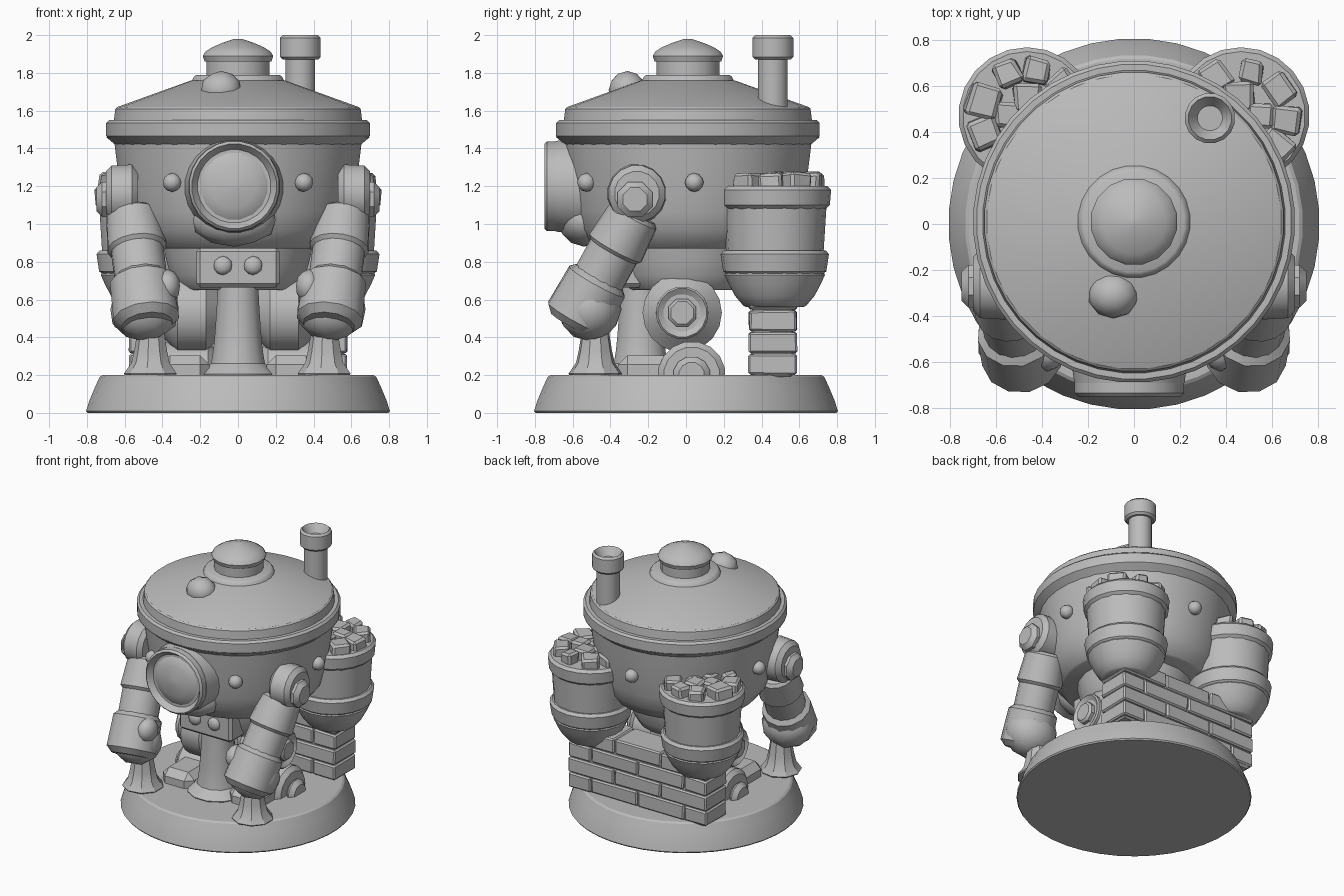
import bpy, bmesh, math, random
from mathutils import Vector, Matrix

random.seed(4)
default_cube = bpy.data.objects.get("Cube")
if default_cube:
    bpy.data.objects.remove(default_cube, do_unlink=True)

grey = bpy.data.materials.new("stone grey")
grey.use_nodes = True
grey.diffuse_color = (0.5, 0.5, 0.5, 1)
shader = grey.node_tree.nodes["Principled BSDF"]
shader.inputs["Base Color"].default_value = grey.diffuse_color


def finish(name, bm, matrix, sharp_angle):
    """Place the mesh, give it the material and shade it."""
    bm.transform(matrix)
    mesh = bpy.data.meshes.new(name)
    bm.to_mesh(mesh)
    bm.free()
    part = bpy.data.objects.new(name, mesh)
    bpy.context.collection.objects.link(part)
    mesh.materials.append(grey)
    bpy.ops.object.select_all(action='DESELECT')
    part.select_set(True)
    bpy.context.view_layer.objects.active = part
    bpy.ops.object.shade_smooth_by_angle(angle=math.radians(sharp_angle))


def turned(name, low, high, start, end, sides=16, curve=1, steps=1, bevel=0.01, lip=0, dip=0):
    """Round part from start to end; the radius runs from low to high along a power curve."""
    bm = bmesh.new()
    length = (end - start).length
    rings = []
    for step in range(steps + 1):
        t = step / steps
        radius = low + (high - low) * t ** curve
        turns = [math.tau * (side + 0.5) / sides for side in range(sides)]
        rings.append([bm.verts.new((radius * math.cos(a), radius * math.sin(a), length * t)) for a in turns])
    for lower, upper in zip(rings, rings[1:]):
        for side in range(sides):
            after = (side + 1) % sides
            bm.faces.new((lower[side], lower[after], upper[after], upper[side]))
    caps = [bm.faces.new(rings[0]), bm.faces.new(rings[-1])]
    bmesh.ops.recalc_face_normals(bm, faces=bm.faces)
    if bevel:
        cap_edges = [edge for cap in caps for edge in cap.edges]
        bmesh.ops.bevel(bm, geom=cap_edges, offset=bevel, segments=1, affect='EDGES')
    if lip:
        top = max(bm.faces, key=lambda face: face.calc_center_median().z)
        bmesh.ops.inset_individual(bm, faces=[top], thickness=lip)
        bmesh.ops.translate(bm, verts=top.verts, vec=(0, 0, -dip))
    turn = Vector((0, 0, 1)).rotation_difference(end - start).to_matrix().to_4x4()
    finish(name, bm, Matrix.Translation(start) @ turn, sharp_angle=32)


def upright(name, low, high, centre, bottom, top, **options):
    turned(name, low, high, Vector((*centre, bottom)), Vector((*centre, top)), **options)


def block(name, centre, size, bevel=0.015, jitter=0, spin=0):
    bm = bmesh.new()
    bmesh.ops.create_cube(bm, size=1, matrix=Matrix.Diagonal((*size, 1)))
    for vert in bm.verts:
        vert.co += Vector([random.uniform(-jitter, jitter) for _ in range(3)])
    bmesh.ops.bevel(bm, geom=bm.edges[:], offset=bevel, segments=1, affect='EDGES')
    finish(name, bm, Matrix.Translation(centre) @ Matrix.Rotation(spin, 4, 'Z'), sharp_angle=25)


def lump(name, centre, size, detail=2):
    bm = bmesh.new()
    bmesh.ops.create_icosphere(bm, subdivisions=detail, radius=1, matrix=Matrix.Diagonal((*size, 1)))
    finish(name, bm, Matrix.Translation(centre), sharp_angle=45)


middle = Vector((0, 0.01))
chimney_spot = Vector((0.33, 0.46))
ground = 0.2

# Ground base
upright("base", 0.81, 0.73, (0, 0), 0, ground, sides=40, curve=1.2, steps=3)

# Kettle body, rim and lid
upright("body", 0.5, 0.66, middle, 0.87, 1.46, sides=36, curve=0.4, steps=6)
upright("rim_underside", 0.64, 0.7, middle, 1.41, 1.46, sides=40, bevel=0)
upright("rim", 0.7, 0.7, middle, 1.45, 1.55, sides=40, bevel=0.015)
upright("lid_edge", 0.66, 0.65, middle, 1.54, 1.62, sides=40)
upright("lid", 0.64, 0.25, middle, 1.62, 1.76, sides=32, bevel=0)
upright("lid_collar", 0.25, 0.23, middle, 1.75, 1.79, sides=24)
upright("knob_neck", 0.17, 0.17, middle, 1.78, 1.88)
upright("knob_rim", 0.18, 0.19, middle, 1.86, 1.89, bevel=0)
upright("knob", 0.19, 0.02, middle, 1.89, 1.98, curve=1.8, steps=4, bevel=0)
lump("lid_lump", (-0.09, -0.31, 1.71), (0.11, 0.1, 0.1))

# Chimney with a hollow cap
upright("chimney", 0.08, 0.08, chimney_spot, 1.6, 1.9)
upright("chimney_cap", 0.11, 0.11, chimney_spot, 1.87, 2, bevel=0.015, lip=0.04, dip=0.06)

# Round front window with a swelling below it
eye = Vector((-0.02, -0.5, 1.2))
outward = Vector((0, -1, 0))
turned("eye_housing", 0.27, 0.24, eye, eye + outward * 0.2, sides=24)
turned("eye_ring", 0.24, 0.24, eye, eye + outward * 0.25, sides=24, bevel=0.015, lip=0.03, dip=0.04)
turned("eye_lens", 0.19, 0.02, eye + outward * 0.2, eye + outward * 0.25, curve=2, steps=3, bevel=0)
lump("eye_support", (-0.02, -0.54, 1.02), (0.23, 0.14, 0.14))

# Rivets around the body
for degrees in (33, -33, 93, -93, 180):
    bearing = math.radians(degrees)
    reach = Vector((math.sin(bearing), -math.cos(bearing), 0)) * 0.64
    lump("rivet", reach + Vector((*middle, 1.22)), (0.05, 0.05, 0.05))

# Waist, front plate and its buttons
upright("waist", 0.32, 0.4, middle, 0.65, 0.88, sides=20, curve=0.6, steps=3)
block("waist_plate", (0, -0.25, 0.77), (0.44, 0.3, 0.21), bevel=0.02)
for x in (-0.08, 0.08):
    lump("waist_button", (x, -0.4, 0.78), (0.05, 0.03, 0.05))

# Central support post
upright("centre_post", 0.22, 0.11, (0, -0.24), ground, 0.7, sides=12, curve=0.2, steps=8)


def build_arm(side):
    across = Vector((side, 0, 0))
    shoulder = Vector((side * 0.53, -0.26, 1.16))
    turned("shoulder", 0.16, 0.15, shoulder, shoulder + across * 0.17, bevel=0.03)
    bolt = shoulder + Vector((side * 0.11, -0.01, -0.03))
    turned("shoulder_bolt", 0.1, 0.1, bolt, bolt + across * 0.11, sides=8, bevel=0.03)
    # Every arm segment lies on one line from elbow to hand
    elbow = Vector((side * 0.56, -0.27, 1.06))
    wrist = Vector((side * 0.48, -0.6, 0.46))

    def along(part):
        return elbow.lerp(wrist, part)

    turned("upper_arm", 0.14, 0.16, elbow, along(0.34), bevel=0.02)
    turned("forearm", 0.14, 0.14, along(0.3), along(0.6))
    turned("hand", 0.17, 0.18, along(0.55), along(0.99), sides=12, bevel=0.04)
    lump("palm", along(0.82) + Vector((0, 0.03, -0.02)), (0.19, 0.17, 0.17))
    lump("thumb", along(0.7) + Vector((side * -0.13, -0.05, 0.03)), (0.07, 0.09, 0.09))
    # Rock stem under the hand
    upright("hand_stem", 0.15, 0.07, (side * 0.46, -0.48), ground, 0.46, sides=9, curve=0.4, steps=4)


def build_leg(side):
    across = Vector((side, 0, 0))
    hip = Vector((side * 0.1, -0.02, 0.53))
    turned("leg_joint", 0.21, 0.21, hip, hip + across * 0.29, sides=18, bevel=0.07)
    hub = hip + across * 0.28
    turned("leg_ring", 0.14, 0.14, hub, hub + across * 0.04, lip=0.03, dip=0.02)
    turned("leg_bolt", 0.08, 0.08, hub, hub + across * 0.06, sides=8, bevel=0.015)
    # Foot with arched ankle and toe
    ankle = Vector((side * 0.13, 0.03, ground))
    turned("ankle", 0.18, 0.18, ankle, ankle + across * 0.31, bevel=0.03)
    cap = ankle + across * 0.3
    turned("ankle_cap", 0.1, 0.1, cap, cap + across * 0.07, sides=12, bevel=0.03)
    block("toe", (side * 0.28, -0.2, ground), (0.26, 0.32, 0.21), bevel=0.05)


def build_barrel(side):
    spot = Vector((side * 0.465, 0.47))
    upright("barrel_foot", 0.16, 0.27, spot, 0.56, 0.74, sides=18, curve=0.7, steps=3)
    upright("barrel", 0.25, 0.28, spot, 0.72, 1.19, sides=18)
    upright("lower_hoop", 0.27, 0.29, spot, 0.73, 0.86, sides=22, bevel=0.02)
    upright("upper_hoop", 0.29, 0.3, spot, 1.08, 1.2, sides=22, bevel=0.02)
    # Loose chunks heaped on top
    for reach, count in ((0.2, 9), (0.08, 4)):
        for index in range(count):
            bearing = math.tau * index / count + random.uniform(-0.1, 0.1)
            away = Vector((math.cos(bearing), math.sin(bearing))) * reach
            width = random.uniform(0.1, 0.14)
            block("barrel_chunk", (*(spot + away), 1.22), (width, width, 0.1), jitter=0.01, spin=bearing)


for side in (1, -1):
    build_arm(side)
    build_leg(side)
    build_barrel(side)

# Brick wall in running bond, over a mortar core
wall_y, wall_half, brick_length, course, gap = 0.46, 0.58, 0.39, 0.115, 0.006
block("wall_core", (0, wall_y, 0.42), (1.13, 0.22, 0.46))
for row in range(4):
    shift = brick_length / 2 * (row % 2)
    for index in range(-2, 3):
        left = max(-wall_half, index * brick_length - shift)
        right = min(wall_half, (index + 1) * brick_length - shift)
        if right - left > gap:
            depth = random.uniform(0.24, 0.26)
            height = ground + course * (row + 0.5)
            block("brick", ((left + right) / 2, wall_y, height),
                  (right - left - gap, depth, course - gap), bevel=0.01, jitter=0.003)
